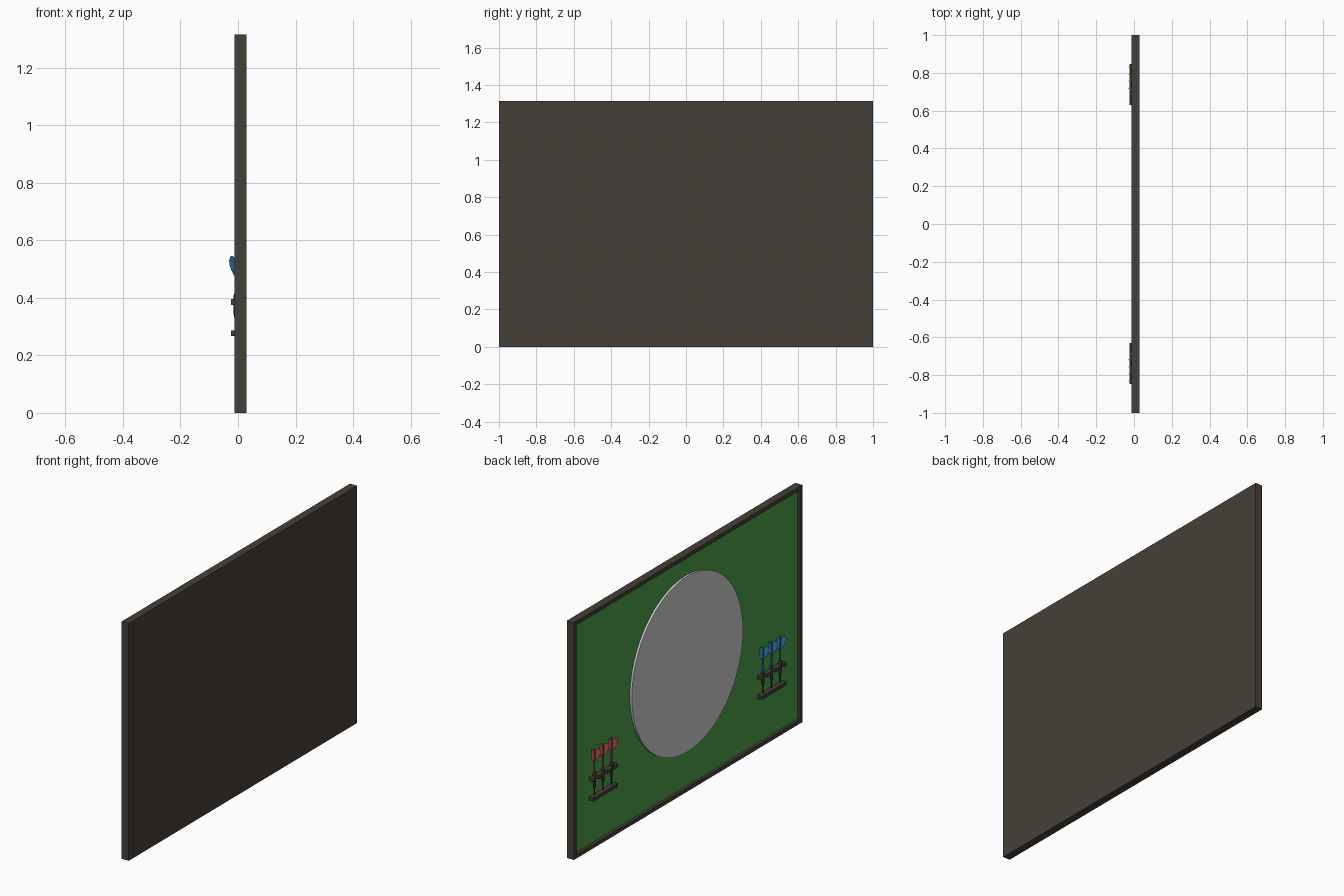
import bpy, bmesh, math
from mathutils import Vector

if "Cube" in bpy.data.objects:
    bpy.data.objects.remove(bpy.data.objects["Cube"])


def material(name, r, g, b):
    """Flat material from 0-255 screen values, stored as linear."""
    lin = [((c / 255 + 0.055) / 1.055) ** 2.4 for c in (r, g, b)]
    m = bpy.data.materials.new(name)
    m.diffuse_color = (*lin, 1)
    m.use_nodes = True
    m.node_tree.nodes["Principled BSDF"].inputs["Base Color"].default_value = m.diffuse_color
    return m


WOOD = material("dark_wood", 70, 63, 56)
GREEN = material("green_felt", 76, 158, 70)
GREY = material("light_grey", 206, 206, 206)
RED = material("red", 184, 80, 80)
BLUE = material("blue", 54, 136, 194)
METAL = material("dark_metal", 50, 47, 45)


def finish(bm, name, mat):
    bmesh.ops.recalc_face_normals(bm, faces=bm.faces)
    me = bpy.data.meshes.new(name)
    bm.to_mesh(me)
    bm.free()
    me.materials.append(mat)
    ob = bpy.data.objects.new(name, me)
    bpy.context.collection.objects.link(ob)
    return ob


def smooth(ob):
    bpy.ops.object.select_all(action='DESELECT')
    ob.select_set(True)
    bpy.context.view_layer.objects.active = ob
    bpy.ops.object.shade_smooth_by_angle(angle=math.radians(35))


def prism(name, pts, vec, mat):
    """Extrude a closed outline of 3D points along vec."""
    bm = bmesh.new()
    f = bm.faces.new([bm.verts.new(p) for p in pts])
    ext = bmesh.ops.extrude_face_region(bm, geom=[f], use_keep_orig=True)
    moved = [g for g in ext["geom"] if isinstance(g, bmesh.types.BMVert)]
    bmesh.ops.translate(bm, verts=moved, vec=vec)
    return finish(bm, name, mat)


def lathe(name, profile, x, y, mat, sides=16):
    """Spin (radius, z) pairs around a vertical axis at x, y."""
    bm = bmesh.new()
    vs = [bm.verts.new((x + r, y, z)) for r, z in profile]
    edges = [bm.edges.new(p) for p in zip(vs, vs[1:])]
    bmesh.ops.spin(bm, geom=vs + edges, cent=(x, y, 0), axis=(0, 0, 1),
                   angle=math.tau, steps=sides)
    bmesh.ops.remove_doubles(bm, verts=bm.verts, dist=0.00005)
    smooth(finish(bm, name, mat))


HEIGHT, FRONT, BACK, PANEL = 1.315, -0.013, 0.03, 0.003
BORDER = 0.03

# Backing board with raised frame: inset and recess the front face
bm = bmesh.new()
bmesh.ops.create_cube(bm, size=1)
bmesh.ops.scale(bm, verts=bm.verts, vec=(BACK - FRONT, 2, HEIGHT))
bmesh.ops.translate(bm, verts=bm.verts,
                    vec=((BACK + FRONT) / 2, 0, HEIGHT / 2))
bm.normal_update()
face = min(bm.faces, key=lambda f: f.calc_center_median().x)
bmesh.ops.inset_region(bm, faces=[face], thickness=BORDER)
ext = bmesh.ops.extrude_face_region(bm, geom=[face])
bmesh.ops.translate(bm, vec=(PANEL - FRONT, 0, 0),
                    verts=[g for g in ext["geom"] if isinstance(g, bmesh.types.BMVert)])
if face.is_valid:
    bm.faces.remove(face)
# Felt colour on the recessed face
for f in bm.faces:
    if abs(f.normal.x) > 0.9 or len(f.verts) == 4:
        if all(abs(v.co.x - PANEL) < 1e-4 for v in f.verts):
            f.material_index = 1
board = finish(bm, "framed_board", WOOD)
board.data.materials.append(GREEN)

# Round target disc
R, CZ, N = 0.487, 0.703, 64
disc = prism("target_disc",
             [(PANEL + 0.002, R * math.cos(math.tau * i / N),
               CZ + R * math.sin(math.tau * i / N)) for i in range(N)],
             Vector((-0.014, 0, 0)), GREY)
smooth(disc)

AXIS = -0.008      # distance of the dart axes from the board middle
SHELF_HALF, STEP = 0.108, 0.075
SHELF_FRONT, SHELF_BACK = -0.025, PANEL + 0.002
FIN = [(0, 0.472), (0.01, 0.48), (0.022, 0.497), (0.030, 0.515),
       (0.0315, 0.53), (0.027, 0.542), (0.018, 0.546), (0.008, 0.541), (0, 0.53)]


def dart(name, y, mat):
    # Point, barrel and coloured shaft
    lathe(name + "_barrel", [(0, 0.284), (0.002, 0.29), (0.0025, 0.325),
                             (0.006, 0.333), (0.0085, 0.36), (0.0085, 0.405),
                             (0.005, 0.415), (0, 0.415)], AXIS, y, METAL)
    lathe(name + "_shaft", [(0, 0.41), (0.004, 0.412), (0.0035, 0.53), (0, 0.532)],
          AXIS, y, mat, 10)
    # Four fins set on the diagonals
    for k in range(4):
        a = math.radians(45 + 90 * k)
        d = Vector((math.cos(a), math.sin(a), 0))
        n = Vector((-d.y, d.x, 0)) * 0.001
        base = Vector((AXIS, y, 0))
        prism(f"{name}_fin_{k + 1}",
              [base + d * r + Vector((0, 0, z)) - n / 2 for r, z in FIN], n, mat)


for side, label, mat in ((1, "red", RED), (-1, "blue", BLUE)):
    yc = side * 0.738
    lo, hi = yc - SHELF_HALF, yc + SHELF_HALF
    slots = [yc + k * STEP for k in (-1, 0, 1)]
    # Lower shelf, plain bar
    prism(label + "_lower_shelf",
          [(SHELF_FRONT, lo, 0.268), (SHELF_FRONT, hi, 0.268),
           (SHELF_BACK, hi, 0.268), (SHELF_BACK, lo, 0.268)],
          Vector((0, 0, 0.019)), WOOD)
    # Upper shelf, notched at the front for each dart
    outline = [(SHELF_BACK, lo), (SHELF_FRONT, lo)]
    for s in slots:
        outline += [(SHELF_FRONT, s - 0.01), (0.001, s - 0.01),
                    (0.001, s + 0.01), (SHELF_FRONT, s + 0.01)]
    outline += [(SHELF_FRONT, hi), (SHELF_BACK, hi)]
    prism(label + "_upper_shelf", [(x, y, 0.375) for x, y in outline],
          Vector((0, 0, 0.02)), WOOD)
    for i, s in enumerate(slots):
        dart(f"{label}_dart_{i + 1}", s, mat)
